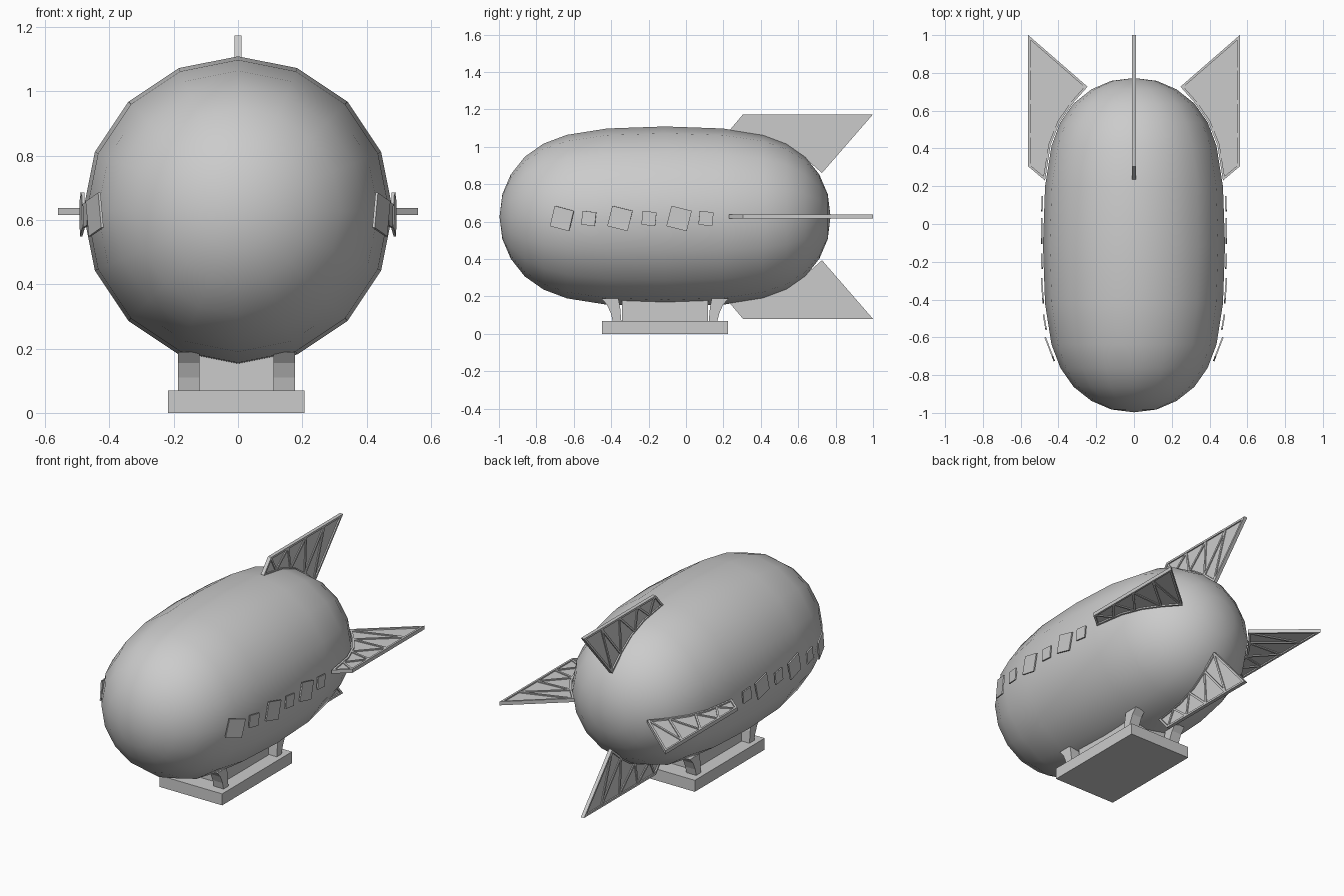
import bpy, bmesh
from math import sin, cos, pi, radians
from mathutils import Vector, Matrix

if "Cube" in bpy.data.objects:
    bpy.data.objects.remove(bpy.data.objects["Cube"])

CZ = 0.627   # height of the hull axis


def finish(name, bm, smooth=None):
    bmesh.ops.recalc_face_normals(bm, faces=bm.faces[:])
    me = bpy.data.meshes.new(name)
    bm.to_mesh(me)
    bm.free()
    ob = bpy.data.objects.new(name, me)
    bpy.context.collection.objects.link(ob)
    if smooth:
        for p in me.polygons:
            p.use_smooth = True
    return ob


def add_box(bm, size, matrix):
    bmesh.ops.create_cube(bm, size=1, matrix=matrix @ Matrix.Diagonal((*size, 1)))


def add_prism(bm, pts, x0, x1):
    """Extrude a (y, z) outline from x0 to x1."""
    a = [bm.verts.new((x0, y, z)) for y, z in pts]
    b = [bm.verts.new((x1, y, z)) for y, z in pts]
    bm.faces.new(a)
    bm.faces.new(b[::-1])
    n = len(pts)
    for i in range(n):
        bm.faces.new((a[i], b[i], b[(i + 1) % n], a[(i + 1) % n]))


# Hull: 16-sided symmetrical lathe along y
half = [(0.885, 0), (0.87, 0.12), (0.825, 0.225), (0.75, 0.32), (0.65, 0.39),
        (0.525, 0.437), (0.31, 0.471), (0, 0.482)]
profile = [(-y, r) for y, r in half] + half[-2::-1]
bm = bmesh.new()
verts = [bm.verts.new((0, y - 0.112, r)) for y, r in profile]
edges = [bm.edges.new(p) for p in zip(verts, verts[1:])]
bmesh.ops.spin(bm, geom=verts + edges, cent=(0, 0, 0), axis=(0, 1, 0),
               angle=2 * pi, steps=16, use_duplicate=False)
bmesh.ops.remove_doubles(bm, verts=bm.verts[:], dist=0.0005)
bmesh.ops.translate(bm, verts=bm.verts[:], vec=(0, 0, CZ))
finish("hull", bm, smooth=True)


# Tail fins: thin panel, outer frame and zigzag ribs
outer = [(0.305, 0.547), (1.0, 0.547)]
inner = [(0.727, 0.233), (0.64, 0.31), (0.54, 0.38), (0.42, 0.428), (0.23, 0.458)]
zigzag = [(0.31, 0.54), (0.36, 0.445), (0.475, 0.54), (0.50, 0.40),
          (0.65, 0.54), (0.635, 0.315), (0.825, 0.54), (0.722, 0.245)]


def add_bar(bm, p, q, width, thick):
    p, q = Vector(p), Vector(q)
    d = (q - p).normalized()
    n = Vector((-d.y, d.x)) * width / 2
    add_prism(bm, [p + n, q + n, q - n, p - n], -thick / 2, thick / 2)


def make_fin(name, angle, shift):
    bm = bmesh.new()
    outline = outer + inner
    add_prism(bm, outline, -0.003, 0.003)
    # mitred frame around the outline
    mid = [Vector(p) for p in outline]
    n = len(mid)
    inset = []
    for i in range(n):
        d0 = (mid[i] - mid[i - 1]).normalized()
        d1 = (mid[(i + 1) % n] - mid[i]).normalized()
        n0, n1 = Vector((d0.y, -d0.x)), Vector((d1.y, -d1.x))
        m = (n0 + n1).normalized()
        inset.append(mid[i] + m * 0.012 / max(m.dot(n0), 0.35))
    for i in range(n):
        j = (i + 1) % n
        add_prism(bm, [mid[i], mid[j], inset[j], inset[i]], -0.011, 0.011)
    for p, q in zip(zigzag, zigzag[1:]):
        add_bar(bm, p, q, 0.012, 0.018)
    m = (Matrix.Translation((0, 0, CZ)) @ Matrix.Rotation(angle, 4, 'Y')
         @ Matrix.Translation((0, 0, shift)))
    bmesh.ops.transform(bm, matrix=m, verts=bm.verts[:])
    finish(name, bm)


make_fin("top_fin", 0, 0)
make_fin("right_fin", pi / 2, 0.013)
make_fin("bottom_fin", pi, 0)
make_fin("left_fin", -pi / 2, 0.013)

# Windows: tilted plates hugging both sides (y, x, size, yaw)
windows = [(-0.663, 0.446, 0.112, -21), (-0.52, 0.472, 0.074, -10),
           (-0.353, 0.485, 0.112, -4), (-0.198, 0.488, 0.074, -2),
           (-0.037, 0.488, 0.112, 0), (0.107, 0.486, 0.074, 2)]
for side, label in ((1, "right"), (-1, "left")):
    bm = bmesh.new()
    for y, x, s, yaw in windows:
        tilt = 14 if s > 0.1 else 6
        m = (Matrix.Translation((side * x, y, 0.617))
             @ Matrix.Rotation(radians(yaw * side), 4, 'Z')
             @ Matrix.Rotation(radians(-tilt), 4, 'X'))
        add_box(bm, (0.008, s, s), m)
    finish(label + "_windows", bm)

# Base slab and cabin block
bm = bmesh.new()
add_box(bm, (0.425, 0.675, 0.07), Matrix.Translation((-0.005, -0.112, 0.035)))
finish("base_slab", bm)
bm = bmesh.new()
add_box(bm, (0.26, 0.46, 0.13), Matrix.Translation((-0.005, -0.112, 0.13)))
finish("cabin_block", bm)

# Four curved struts leaning outward toward the hull
front = [(-0.39, 0.06), (-0.402, 0.11), (-0.422, 0.155), (-0.452, 0.19),
         (-0.362, 0.19), (-0.352, 0.14), (-0.345, 0.06)]
for end, pts in (("front", front), ("rear", [(-0.224 - y, z) for y, z in front])):
    bm = bmesh.new()
    for x in (-0.187, 0.11):
        add_prism(bm, pts, x, x + 0.067)
    finish(end + "_struts", bm)
